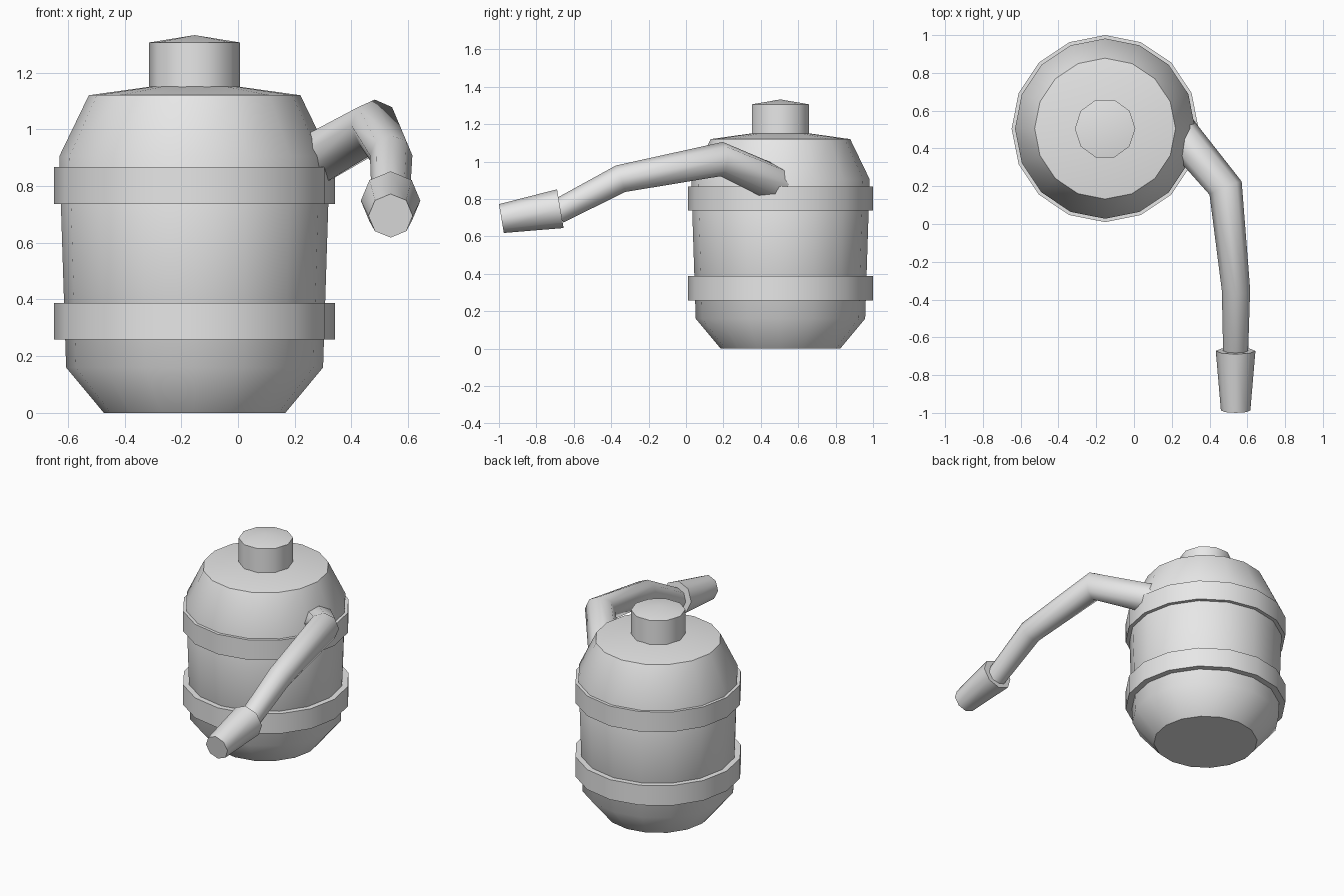
import bpy, bmesh, math
from mathutils import Vector

if "Cube" in bpy.data.objects:
    bpy.data.objects.remove(bpy.data.objects["Cube"])

CX, CY = -0.153, 0.505            # tank axis

metal = bpy.data.materials.new("light_grey")
metal.diffuse_color = (0.8, 0.8, 0.8, 1)
metal.use_nodes = True
metal.node_tree.nodes["Principled BSDF"].inputs["Base Color"].default_value = metal.diffuse_color


def skin(name, rings, closed_loop=False):
    """Bridge successive rings; cap the ends. A one-point ring is an apex."""
    bm = bmesh.new()
    vr = [[bm.verts.new(p) for p in r] for r in rings]
    pairs = list(zip(vr, vr[1:]))
    if closed_loop:
        pairs.append((vr[-1], vr[0]))
    for a, b in pairs:
        n = max(len(a), len(b))
        for i in range(n):
            j = (i + 1) % n
            if len(b) == 1:
                bm.faces.new((a[i], a[j], b[0]))
            else:
                bm.faces.new((a[i], a[j], b[j], b[i]))
    if not closed_loop:
        for r in (vr[0], vr[-1]):
            if len(r) > 2:
                bm.faces.new(r)
    bmesh.ops.recalc_face_normals(bm, faces=bm.faces)
    me = bpy.data.meshes.new(name)
    bm.to_mesh(me)
    bm.free()
    me.materials.append(metal)
    ob = bpy.data.objects.new(name, me)
    bpy.context.collection.objects.link(ob)
    bpy.ops.object.select_all(action='DESELECT')
    ob.select_set(True)
    bpy.context.view_layer.objects.active = ob
    bpy.ops.object.shade_smooth_by_angle(angle=math.radians(50))
    return ob


def lathe(name, profile, sides, closed_loop=False):
    """Revolve (radius, z) points about the tank axis."""
    rings = []
    for r, z in profile:
        if r == 0:
            rings.append([(CX, CY, z)])
        else:
            rings.append([(CX + r * math.cos(2 * math.pi * i / sides),
                           CY + r * math.sin(2 * math.pi * i / sides), z)
                          for i in range(sides)])
    return skin(name, rings, closed_loop)


def tube(name, path, sides=8):
    """Sweep a polygon along (point, radius) stations, mitred at the bends."""
    pts = [Vector(p) for p, _ in path]
    rings = []
    for i, (p, (_, r)) in enumerate(zip(pts, path)):
        t = Vector()
        if i > 0:
            t += (p - pts[i - 1]).normalized()
        if i < len(pts) - 1:
            t += (pts[i + 1] - p).normalized()
        t.normalize()
        side = t.cross(Vector((0, 0, 1))).normalized()
        up = side.cross(t)
        rings.append([p + r * (math.cos(a) * side + math.sin(a) * up)
                      for a in (2 * math.pi * k / sides for k in range(sides))])
    return skin(name, rings)


# Tank body and filler cap
lathe("tank", [(0.32, 0), (0.453, 0.16), (0.477, 0.905), (0.373, 1.12), (0, 1.172)], 16)
lathe("cap", [(0.16, 1.13), (0.16, 1.306), (0, 1.332)], 10)

# Two straps round the tank
for label, z0, z1 in (("lower", 0.258, 0.388), ("upper", 0.737, 0.867)):
    lathe(label + "_band", [(0.44, z0), (0.495, z0), (0.495, z1), (0.44, z1)], 16, True)

# Bent hose and the nozzle on its end
tube("hose", [((0.235, 0.49, 0.875), 0.1), ((0.485, 0.19, 1.013), 0.092),
              ((0.54, -0.35, 0.908), 0.075), ((0.538, -0.685, 0.733), 0.066)])
tube("nozzle", [((0.538, -0.672, 0.748), 0.105), ((0.538, -0.987, 0.695), 0.078)])
